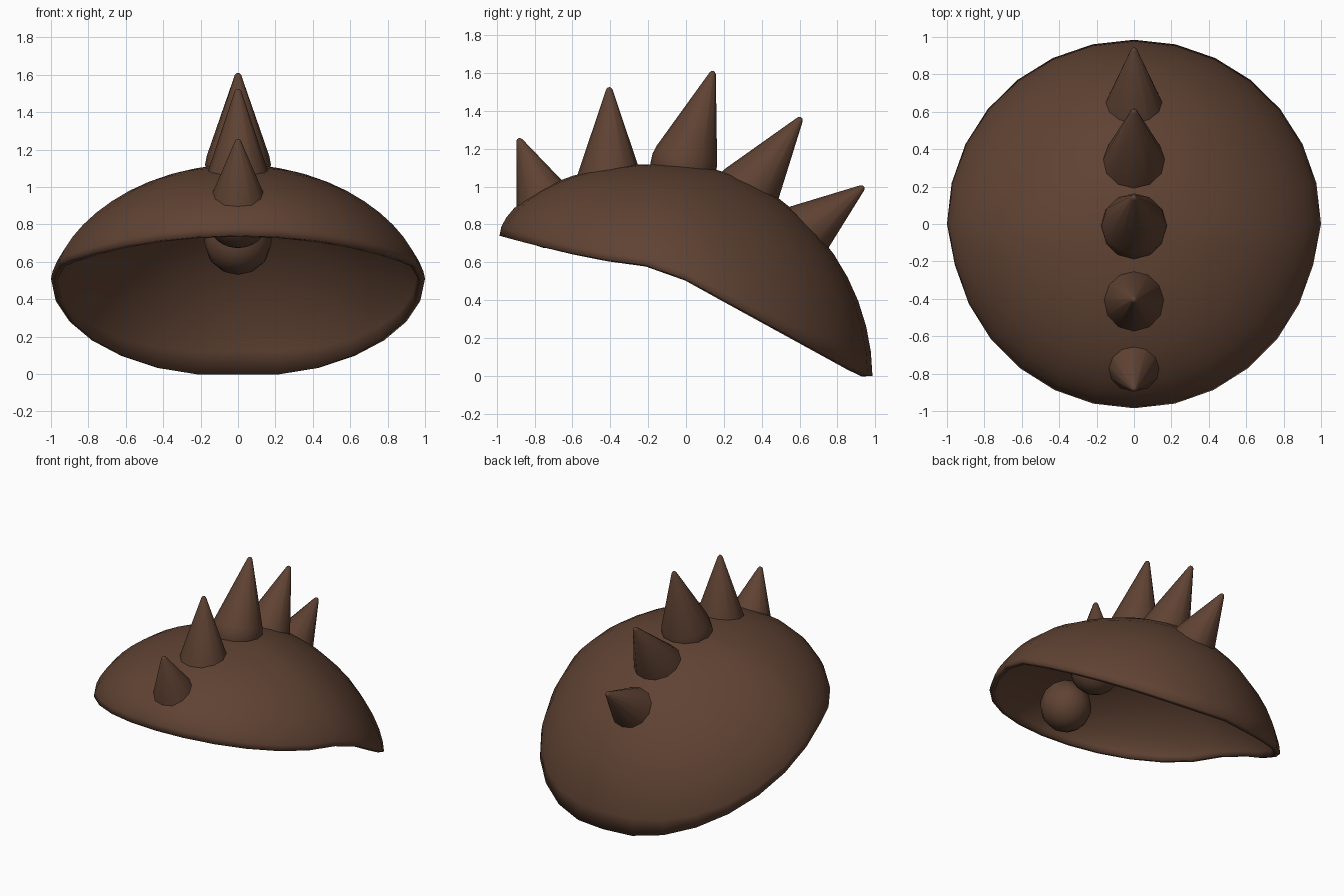
import bpy, math
from mathutils import Matrix, Vector

if "Cube" in bpy.data.objects:
    bpy.data.objects.remove(bpy.data.objects["Cube"])

mat = bpy.data.materials.new("brown")
mat.diffuse_color = (0.115, 0.055, 0.033, 1)
mat.use_nodes = True
mat.node_tree.nodes["Principled BSDF"].inputs["Base Color"].default_value = mat.diffuse_color


def make(name, verts, faces, angle):
    me = bpy.data.meshes.new(name)
    me.from_pydata(verts, [], faces)
    me.materials.append(mat)
    ob = bpy.data.objects.new(name, me)
    bpy.context.collection.objects.link(ob)
    bpy.ops.object.select_all(action='DESELECT')
    ob.select_set(True)
    bpy.context.view_layer.objects.active = ob
    bpy.ops.object.shade_smooth_by_angle(angle=math.radians(angle))
    return ob


def lathe_faces(rings, n):
    # faces for: top pole (index 0), rings of n vertices below it
    faces = [(0, 1 + k, 1 + (k + 1) % n) for k in range(n)]
    for r in range(rings - 1):
        a, b = 1 + r * n, 1 + (r + 1) * n
        for k in range(n):
            j = (k + 1) % n
            faces.append((a + k, b + k, b + j, a + j))
    return faces


# Dome shell with a slanted rim that bends at the sides
def rim_z(y):
    if y > -0.13:
        return max(0.0, (0.95 - y) * 0.537)
    return 0.58 + 0.16 * ((-0.13 - y) / 0.855) ** 1.5


N, RINGS, TOP = 28, 12, 1.115
verts = [(0, 0, TOP)]
for i in range(1, RINGS + 1):
    phi = math.pi / 2 * i / RINGS
    r, c = math.sin(phi), max(0.0, math.cos(phi))
    if i == RINGS:
        c = 0.0
    for k in range(N):
        t = 2 * math.pi * k / N
        x, y = math.cos(t), 0.985 * math.sin(t)
        base = rim_z(y)
        p = 0.53 + 0.15 * x * x
        z = base + (TOP - base) * c ** (2 * p) - 0.06 * y * r * c * c
        narrow = 1 - 0.02 * max(0.0, min(1.0, -y * 4))
        verts.append((x * r * narrow, y * r, z))
shell = make("dome_shell", verts, lathe_faces(RINGS, N), 50)
sol = shell.modifiers.new("thickness", 'SOLIDIFY')
sol.thickness = 0.035
sol.offset = -1


# Teardrop spikes: rounded tip, straight cone, round bulb poking inside
def spike(name, tip, lean, length, radius, n=12):
    half = math.asin(radius / length)
    ca, sa = math.cos(half), math.sin(half)
    tr = 0.018
    tz = length - tr / sa            # centre of the small tip sphere
    prof = [(tr * math.cos(a), tz + tr * math.sin(a)) for a in (math.radians(60), half)]
    prof += [(radius * math.cos(a), radius * math.sin(a))
             for a in [half - (half + math.pi / 2) * s / 7 for s in range(7)]]
    vs = [(0, 0, tz + tr)]
    for r, z in prof:
        vs += [(r * math.cos(2 * math.pi * k / n), r * math.sin(2 * math.pi * k / n), z)
               for k in range(n)]
    faces = lathe_faces(len(prof), n)
    last = len(vs)
    vs.append((0, 0, -radius))
    b = last - n
    faces += [(b + (k + 1) % n, b + k, last) for k in range(n)]
    # lean towards +y by rotating about x, tip placed exactly
    rot = Matrix.Rotation(-math.radians(lean), 3, 'X')
    off = Vector((0, tip[0], tip[1])) - rot @ Vector((0, 0, tz + tr))
    make(name, [rot @ Vector(v) + off for v in vs], faces, 50)


spikes = [((-0.885, 1.255), -22, 0.47, 0.175),
          ((-0.405, 1.525), 0, 0.56, 0.178),
          ((0.145, 1.61), 17.5, 0.56, 0.176),
          ((0.61, 1.365), 36, 0.55, 0.176),
          ((0.94, 1.0), 52.5, 0.51, 0.18)]
for i, s in enumerate(spikes):
    spike(f"spike_{i + 1}", *s)
